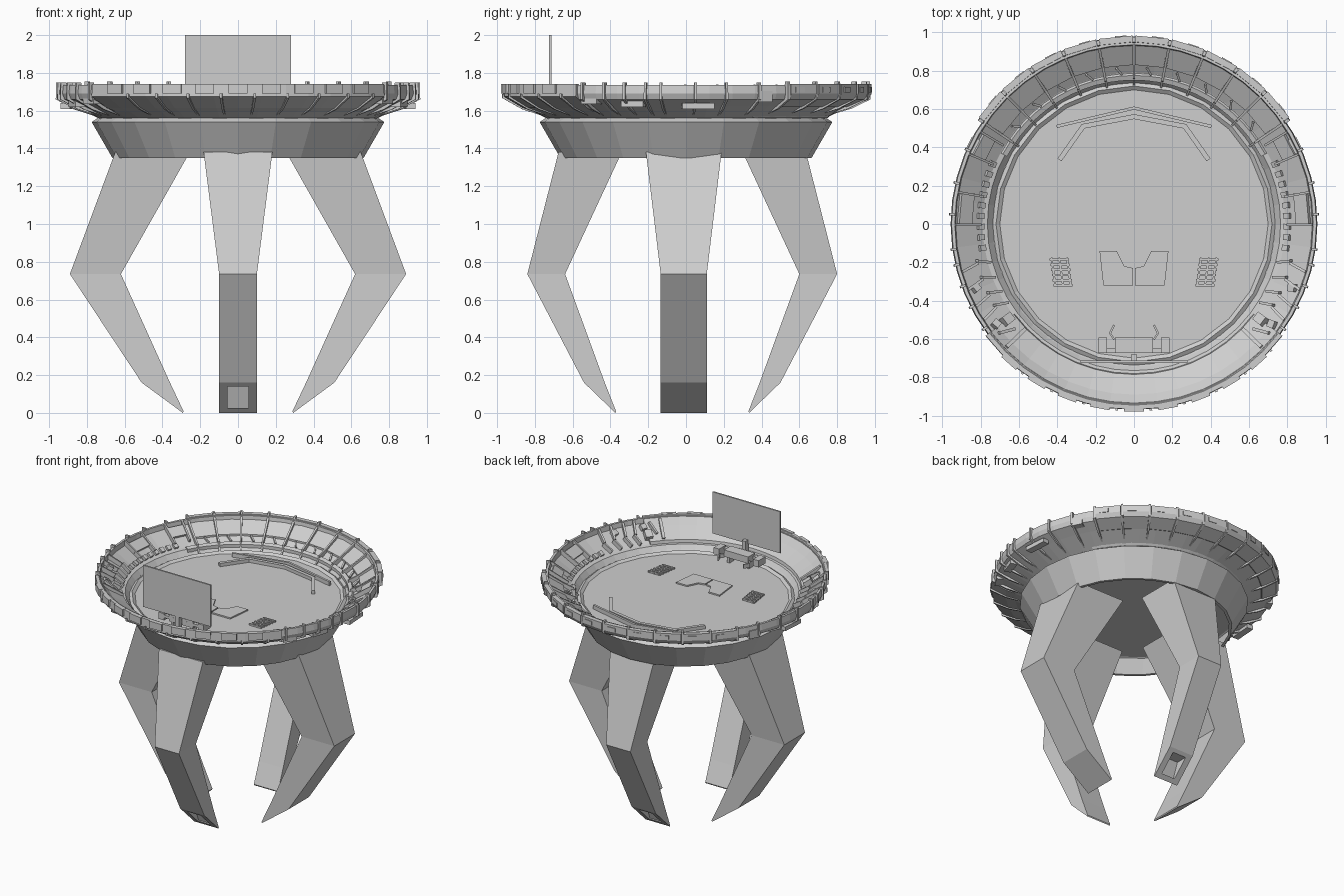
import bpy, bmesh, math
from mathutils import Matrix, Vector

cube = bpy.data.objects.get("Cube")
if cube:
    bpy.data.objects.remove(cube, do_unlink=True)

grey = bpy.data.materials.new("light_grey")
grey.use_nodes = True
grey.diffuse_color = (0.62, 0.62, 0.62, 1)
grey.node_tree.nodes["Principled BSDF"].inputs["Base Color"].default_value = (0.62, 0.62, 0.62, 1)


def finish(name, bm, material=True):
    bmesh.ops.recalc_face_normals(bm, faces=bm.faces)
    mesh = bpy.data.meshes.new(name)
    bm.to_mesh(mesh)
    bm.free()
    ob = bpy.data.objects.new(name, mesh)
    bpy.context.collection.objects.link(ob)
    if material:
        mesh.materials.append(grey)
    return ob


def loft(name, rings, closed=False):
    """Join matching rings of points with quads, capping the ends."""
    bm = bmesh.new()
    loops = [[bm.verts.new(p) for p in ring] for ring in rings]
    pairs = list(zip(loops, loops[1:]))
    if closed:
        pairs.append((loops[-1], loops[0]))
    else:
        bm.faces.new(loops[0])
        bm.faces.new(loops[-1])
    for a, b in pairs:
        n = len(a)
        for i in range(n):
            j = (i + 1) % n
            bm.faces.new((a[i], a[j], b[j], b[i]))
    return finish(name, bm)


def sector(name, profile, start, end, steps):
    """Sweep an (r, z) outline around the vertical axis, in degrees."""
    full = end - start >= 360
    rings = []
    for k in range(steps if full else steps + 1):
        a = math.radians(start + (end - start) * k / steps)
        rings.append([(r * math.cos(a), r * math.sin(a), z) for r, z in profile])
    return loft(name, rings, full)


def box(name, size, loc, turn=0, tilt=0):
    bm = bmesh.new()
    bmesh.ops.create_cube(bm, size=1)
    m = (Matrix.Translation(loc) @ Matrix.Rotation(math.radians(turn), 4, 'Z')
         @ Matrix.Rotation(math.radians(-tilt), 4, 'Y') @ Matrix.Diagonal((*size, 1)))
    bm.transform(m)
    return finish(name, bm)


def bowl_z(r):
    return 1.6 + (r - 0.775) * 0.645


def bowl_box(name, angle, r, size, twist=0, tilt=33, lift=0.0):
    """Box lying on the sloping inside of the bowl."""
    a = math.radians(angle)
    return box(name, size, (r * math.cos(a), r * math.sin(a), bowl_z(r) + lift),
               angle + twist, tilt)


def prism(name, points, z0, z1):
    return loft(name, [[(x, y, z) for x, y in points] for z in (z0, z1)])


def strip(name, points, width, z0, z1):
    """Low raised ridge along a path on the deck."""
    for i, (p, q) in enumerate(zip(points, points[1:])):
        d = Vector(q) - Vector(p)
        mid = (Vector(p) + Vector(q)) / 2
        box(f"{name}_{i}", (d.length + width / 2, width, z1 - z0),
            (mid.x, mid.y, (z0 + z1) / 2), math.degrees(math.atan2(d.y, d.x)))


# Flared base skirt, open underneath
sector("base_skirt", [(0.665, 1.35), (0.775, 1.54), (0.72, 1.575), (0.70, 1.56),
                      (0.745, 1.535), (0.645, 1.35)], -90, 270, 24)
# Deck and bowl
sector("deck", [(0.02, 1.54), (0.74, 1.54), (0.74, 1.56), (0.02, 1.56)], 0, 360, 48)
box("deck_centre", (0.06, 0.06, 0.02), (0, 0, 1.55))
sector("bowl", [(0.72, 1.55), (0.735, 1.562), (0.765, 1.6), (0.79, 1.605), (0.93, 1.7),
                (0.935, 1.735), (0.952, 1.735), (0.957, 1.69), (0.945, 1.66),
                (0.87, 1.625)], 0, 360, 48)
sector("deck_edge_step", [(0.75, 1.56), (0.75, 1.605), (0.775, 1.615), (0.79, 1.6)], 28, 152, 24)

# Rear wall: sloping panels between ribs
STEP = 11.2
panel = [(0.83, 1.63), (0.83, 1.645), (0.945, 1.715), (0.95, 1.74), (0.983, 1.74),
         (0.983, 1.69), (0.965, 1.66), (0.87, 1.62)]
rib = [(0.755, 1.6), (0.76, 1.625), (0.83, 1.66), (0.945, 1.735), (0.95, 1.755),
       (0.975, 1.755), (0.978, 1.66), (0.875, 1.61), (0.72, 1.565)]
for k in range(-5, 5):
    a = 90 + k * STEP
    sector("rear_panel", panel, a + 0.5, a + STEP - 0.5, 1)
    bowl_box("rear_panel_clip", a + STEP / 2, 0.80, (0.05, 0.012, 0.012), twist=35, lift=0.012)
    box("rear_rim_block", (0.012, 0.06, 0.03),
        (0.978 * math.cos(math.radians(a + 4)), 0.978 * math.sin(math.radians(a + 4)), 1.71), a + 4)
for k in range(-5, 6):
    a = 90 + k * STEP
    sector("rear_rib", rib, a - 0.45, a + 0.45, 1)

# Front cowl with scalloped rim tabs
cowl = [(0.78, 1.6), (0.785, 1.625), (0.89, 1.685), (0.945, 1.74), (0.968, 1.74),
        (0.97, 1.675), (0.87, 1.615), (0.74, 1.57)]
sector("front_cowl", cowl, 217, 323, 14)
for k in range(9):
    a = 228 + k * 10.5
    sector("front_rim_tab", [(0.955, 1.69), (0.955, 1.742), (0.98, 1.742), (0.98, 1.69)],
           a - 3, a + 3, 1)
    sector("front_under_rib", [(0.73, 1.562), (0.87, 1.607), (0.977, 1.667), (0.977, 1.69),
                               (0.86, 1.63)], a + 4.8, a + 5.6, 1)

# Side equipment, mirrored left and right
for s in (1, -1):
    side = "left" if s > 0 else "right"

    def ang(a):
        return a if s > 0 else 180 - a

    for a in (24, 13, 3, -8, -13, -20, -27, -35):
        sector(f"{side}_rim_rib", [(0.93, 1.69), (0.935, 1.75), (0.964, 1.75), (0.966, 1.66),
                                   (0.87, 1.607), (0.73, 1.562), (0.8, 1.6)],
               ang(a) - 0.4, ang(a) + 0.4, 1)
    # framed hatches
    for a, w in ((27, 0.13), (5, 0.17)):
        bowl_box(f"{side}_hatch", ang(a), 0.88, (0.08, w, 0.02), lift=0.018)
        for e in (-1, 1):
            bowl_box(f"{side}_hatch_rail", ang(a + e * w * 31), 0.87, (0.16, 0.012, 0.03), lift=0.02)
    # sweeping struts
    for a in (-14, -20, -26, -31):
        bowl_box(f"{side}_strut_inner", ang(a), 0.81, (0.08, 0.014, 0.03), s * 20, lift=0.018)
        bowl_box(f"{side}_strut_outer", ang(a - 1), 0.89, (0.11, 0.014, 0.03), s * -14, lift=0.018)
    for a in (-22, -36):
        bowl_box(f"{side}_strut_joint", ang(a), 0.89, (0.04, 0.04, 0.03), 15, lift=0.015)
    # corner device
    bowl_box(f"{side}_corner_box", ang(-37), 0.83, (0.06, 0.05, 0.05), lift=0.02)
    bowl_box(f"{side}_corner_arm", ang(-40), 0.87, (0.1, 0.016, 0.03), s * 25, lift=0.02)
    bowl_box(f"{side}_corner_rail", ang(-44), 0.86, (0.16, 0.02, 0.03), lift=0.02)
    # control blocks along the deck edge
    for k in range(9):
        bowl_box(f"{side}_control", ang(-9 + 4 * k), 0.80, (0.035, 0.03, 0.018), lift=0.01)
    # outer hull boxes
    for a, r, z, w, h in ((4, 0.91, 1.625, 0.17, 0.03), (-18, 0.9, 1.64, 0.12, 0.04),
                          (26, 0.935, 1.675, 0.08, 0.06), (-33, 0.92, 1.65, 0.1, 0.03)):
        t = math.radians(ang(a))
        box(f"{side}_hull_box", (0.05, w, h), (r * math.cos(t), r * math.sin(t), z), ang(a))

    # deck grilles
    for k in range(6):
        box(f"{side}_grille_bar", (0.1, 0.012, 0.012),
            (s * (0.37 + 0.004 * k), -0.32 + 0.027 * k, 1.566))
    for k in range(3):
        box(f"{side}_grille_post", (0.01, 0.15, 0.008), (s * (0.34 + 0.04 * k), -0.25, 1.564), s * -8)
    # centre floor pads
    prism(f"{side}_floor_pad", [(s * x, y) for x, y in
                               ((0.004, -0.32), (0.16, -0.32), (0.18, -0.14), (0.09, -0.14),
                                (0.05, -0.22), (0.004, -0.23))], 1.555, 1.57)
    # chevron ridges at the rear of the deck
    strip(f"{side}_chevron_outer", [(s * 0.4, 0.51), (0, 0.605)], 0.016, 1.555, 1.59)
    strip(f"{side}_chevron_inner", [(s * 0.385, 0.34), (s * 0.265, 0.51), (0, 0.56)],
          0.025, 1.555, 1.585)
    # console wings
    box(f"{side}_console_pod", (0.045, 0.08, 0.05), (s * 0.163, -0.632, 1.63))
    strip(f"{side}_console_arm", [(s * 0.105, -0.6), (s * 0.125, -0.57), (s * 0.105, -0.53)],
          0.01, 1.6, 1.63)
    box(f"{side}_console_leg", (0.02, 0.05, 0.08), (s * 0.08, -0.64, 1.59))

# Console and big display
box("console", (0.2, 0.08, 0.05), (0, -0.632, 1.635))
box("console_bar", (0.3, 0.025, 0.02), (0, -0.66, 1.635))
box("display_stem", (0.03, 0.04, 0.14), (0, -0.7, 1.65))
box("display", (0.56, 0.012, 0.31), (0, -0.718, 1.845))


# Bent claw legs: each station is outer point, inner point and half width
def leg(name, stations, turn, centre):
    rot = Matrix.Rotation(math.radians(turn), 3, 'Z')
    rings = [[rot @ Vector(p) + Vector(centre) for p in
              ((ro, -w, zo), (ro, w, zo), (ri, w, zi), (ri, -w, zi))]
             for ro, zo, ri, zi, w in stations]
    return loft(name, rings)


side_leg = [(0.65, 1.38, 0.255, 1.38, 0.2), (0.89, 0.735, 0.62, 0.735, 0.122),
            (0.51, 0.16, 0.36, 0.16, 0.122), (0.292, 0.0, 0.288, 0.008, 0.122)]
end_leg = [(0.655, 1.38, 0.32, 1.38, 0.182), (0.82, 0.735, 0.62, 0.735, 0.1),
           (0.52, 0.16, 0.41, 0.16, 0.1), (0.354, 0.0, 0.35, 0.008, 0.1)]
for name, turn in (("left_leg", 0), ("right_leg", 180)):
    leg(name, side_leg, turn, (0, -0.012, 0))
for name, turn in (("front_leg", -90), ("back_leg", 90)):
    ob = leg(name, end_leg, turn, (0, -0.02, 0))
    # square recess in the foot
    cut = leg(name + "_recess_cutter", [(0.7, 0.14, 0.412, 0.14, 0.055),
                                        (0.7, 0.026, 0.367, 0.026, 0.055)], turn, (0, -0.02, 0))
    cut.hide_render = True
    cut.hide_set(True)
    mod = ob.modifiers.new("recess", 'BOOLEAN')
    mod.operation = 'DIFFERENCE'
    mod.solver = 'EXACT'
    mod.object = cut
